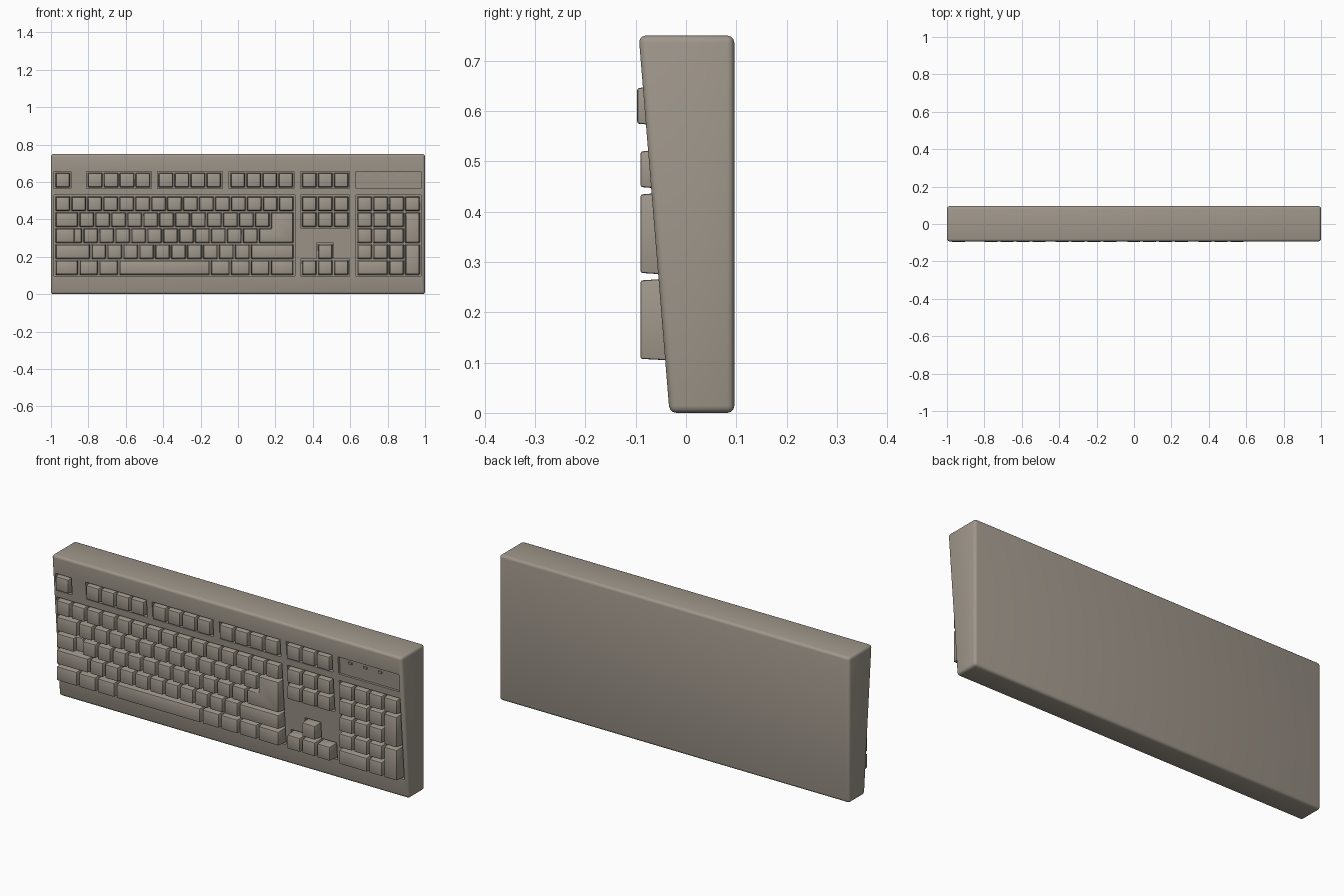
import bpy, bmesh

if "Cube" in bpy.data.objects:
    bpy.data.objects.remove(bpy.data.objects["Cube"])

U = 0.0854            # key pitch
Z_TOP = 0.527         # top of the number row
DEPTH = 0.022         # depth of the key wells
X_MAIN, X_NAV, X_PAD = -0.98, 0.338, 0.634
Z_FN = 0.653          # top of the function row


def material(name, col):
    m = bpy.data.materials.new(name)
    m.diffuse_color = (*col, 1)
    m.use_nodes = True
    m.node_tree.nodes["Principled BSDF"].inputs["Base Color"].default_value = m.diffuse_color
    return m


BEIGE = material("warm_grey_plastic", (0.35, 0.31, 0.26))


def slope(z):
    """y of the sloping front face at height z."""
    return -0.034 - 0.0817 * (z - 0.015)


def rect(x, z, w, h):
    """Counter-clockwise rectangle; x, z is its top-left corner."""
    return [(x, z - h), (x + w, z - h), (x + w, z), (x, z)]


def offset(poly, m):
    """Shrink a right-angled counter-clockwise outline by m."""
    out = []
    for i, (x, z) in enumerate(poly):
        dx = dz = 0
        for a, b in ((poly[i - 1], poly[i]), (poly[i], poly[(i + 1) % len(poly)])):
            ex, ez = b[0] - a[0], b[1] - a[1]
            l = (ex * ex + ez * ez) ** 0.5
            dx -= ez / l * m
            dz += ex / l * m
        out.append((x + dx, z + dz))
    return out


def prism(bm, front, back, y_front, y_back, bevel=0.0):
    """Solid between two matching outlines in the xz plane."""
    part = bmesh.new()
    f = [part.verts.new((x, y_front, z)) for x, z in front]
    b = [part.verts.new((x, y_back(z), z)) for x, z in back]
    n = len(f)
    part.faces.new(f)
    part.faces.new(b[::-1])
    for i in range(n):
        j = (i + 1) % n
        part.faces.new((f[j], f[i], b[i], b[j]))
    bmesh.ops.recalc_face_normals(part, faces=part.faces)
    if bevel:
        bmesh.ops.bevel(part, geom=part.edges[:], offset=bevel, segments=2,
                        profile=0.5, affect='EDGES')
    me = bpy.data.meshes.new("temp")
    part.to_mesh(me)
    part.free()
    bm.from_mesh(me)
    bpy.data.meshes.remove(me)


def finish(bm, name, smooth=True):
    me = bpy.data.meshes.new(name)
    bm.to_mesh(me)
    bm.free()
    me.materials.append(BEIGE)
    ob = bpy.data.objects.new(name, me)
    bpy.context.collection.objects.link(ob)
    if smooth:
        shade(ob)
    return ob


def shade(ob):
    bpy.ops.object.select_all(action='DESELECT')
    ob.select_set(True)
    bpy.context.view_layer.objects.active = ob
    bpy.ops.object.shade_smooth_by_angle(angle=0.6)


def key(bm, outline, y=-0.0905):
    prism(bm, offset(outline, 0.0075), offset(outline, 0.0035), y,
          lambda z: slope(z) + DEPTH + 0.004, 0.004)


def row(bm, x, z, widths, y=-0.0905):
    for w in widths:
        key(bm, rect(x, z, w * U, U), y)
        x += w * U


def rz(r):
    return Z_TOP - r * U


# Case: wedge profile extruded along x, rounded edges
bm = bmesh.new()
prof = [(0.096, 0), (0.096, 0.75), (slope(0.75), 0.75), (slope(0), 0)]
left = [bm.verts.new((-1, y, z)) for y, z in prof]
right = [bm.verts.new((1, y, z)) for y, z in prof]
bm.faces.new(left)
bm.faces.new(right[::-1])
for i in range(4):
    j = (i + 1) % 4
    bm.faces.new((left[j], left[i], right[i], right[j]))
bmesh.ops.recalc_face_normals(bm, faces=bm.faces)
bmesh.ops.bevel(bm, geom=bm.edges[:], offset=0.014, segments=3, profile=0.5, affect='EDGES')
case = finish(bm, "case", False)

# Wells sunk into the case for each key group, plus the light panel
fn_groups = [(X_MAIN, 1), (-0.807, 4), (-0.428, 4), (-0.044, 4), (X_NAV, 3)]
wells = [rect(x, Z_FN, n * U, U) for x, n in fn_groups]
wells += [rect(X_MAIN, Z_TOP, 15 * U, 5 * U),
          rect(X_NAV, Z_TOP, 3 * U, 2 * U),
          rect(X_PAD, Z_TOP, 4 * U, 5 * U)]
a, z3, z4, z5 = X_NAV, rz(3), rz(4), rz(5)
wells.append([(a, z5), (a + 3 * U, z5), (a + 3 * U, z4), (a + 2 * U, z4),
              (a + 2 * U, z3), (a + U, z3), (a + U, z4), (a, z4)])
panel = rect(X_PAD, Z_FN, 4 * U, U)
bm = bmesh.new()
for w in wells:
    o = offset(w, -0.003)
    prism(bm, o, o, -0.2, lambda z: slope(z) + DEPTH)
prism(bm, offset(panel, -0.003), offset(panel, -0.003), -0.2, lambda z: slope(z) + 0.012)
cutter = finish(bm, "well_cutter", False)
cutter.hide_render = True

mod = case.modifiers.new("wells", 'BOOLEAN')
mod.operation = 'DIFFERENCE'
mod.solver = 'EXACT'
mod.object = cutter
bpy.context.view_layer.objects.active = case
bpy.ops.object.modifier_apply(modifier=mod.name)
bpy.data.objects.remove(cutter)
shade(case)

# Function row
bm = bmesh.new()
for x, n in fn_groups:
    row(bm, x, Z_FN, [1] * n, -0.097)
finish(bm, "function_keys")

# Main block
bm = bmesh.new()
row(bm, X_MAIN, rz(0), [1] * 15)
row(bm, X_MAIN, rz(1), [1.5] + [1] * 12)
row(bm, X_MAIN, rz(2), [1.3])
key(bm, rect(X_MAIN, rz(2), 1.75 * U, U), -0.069)      # low step of the lock key
row(bm, X_MAIN + 1.75 * U, rz(2), [1] * 11)
row(bm, X_MAIN, rz(3), [2.25] + [1] * 10 + [2.75])
row(bm, X_MAIN, rz(4), [1.5, 1.25, 1.25, 5.75, 1.25, 1.25, 1.25, 1.5])
finish(bm, "main_keys")

# L-shaped enter key
bm = bmesh.new()
x0, x1, x2 = (X_MAIN + k * U for k in (12.75, 13.5, 15))
key(bm, [(x0, rz(3)), (x2, rz(3)), (x2, rz(1)), (x1, rz(1)), (x1, rz(2)), (x0, rz(2))])
finish(bm, "enter_key")

# Navigation and arrow keys
bm = bmesh.new()
for r in (0, 1, 4):
    row(bm, X_NAV, rz(r), [1] * 3)
row(bm, X_NAV + U, rz(3), [1])
finish(bm, "navigation_keys")

# Number pad
bm = bmesh.new()
for r, widths in enumerate(([1] * 4, [1] * 3, [1] * 3, [1] * 3, [2, 1])):
    row(bm, X_PAD, rz(r), widths)
for r in (1, 3):
    key(bm, rect(X_PAD + 3 * U, rz(r), U, 2 * U))
finish(bm, "number_pad_keys")

# Indicator lights in the shallow panel
bm = bmesh.new()
for i in range(3):
    o = rect(X_PAD + 0.05 + i * U, Z_FN - 0.014, 0.02, 0.01)
    prism(bm, o, o, slope(Z_FN) + 0.007, lambda z: slope(z) + 0.016)
finish(bm, "indicator_lights")
